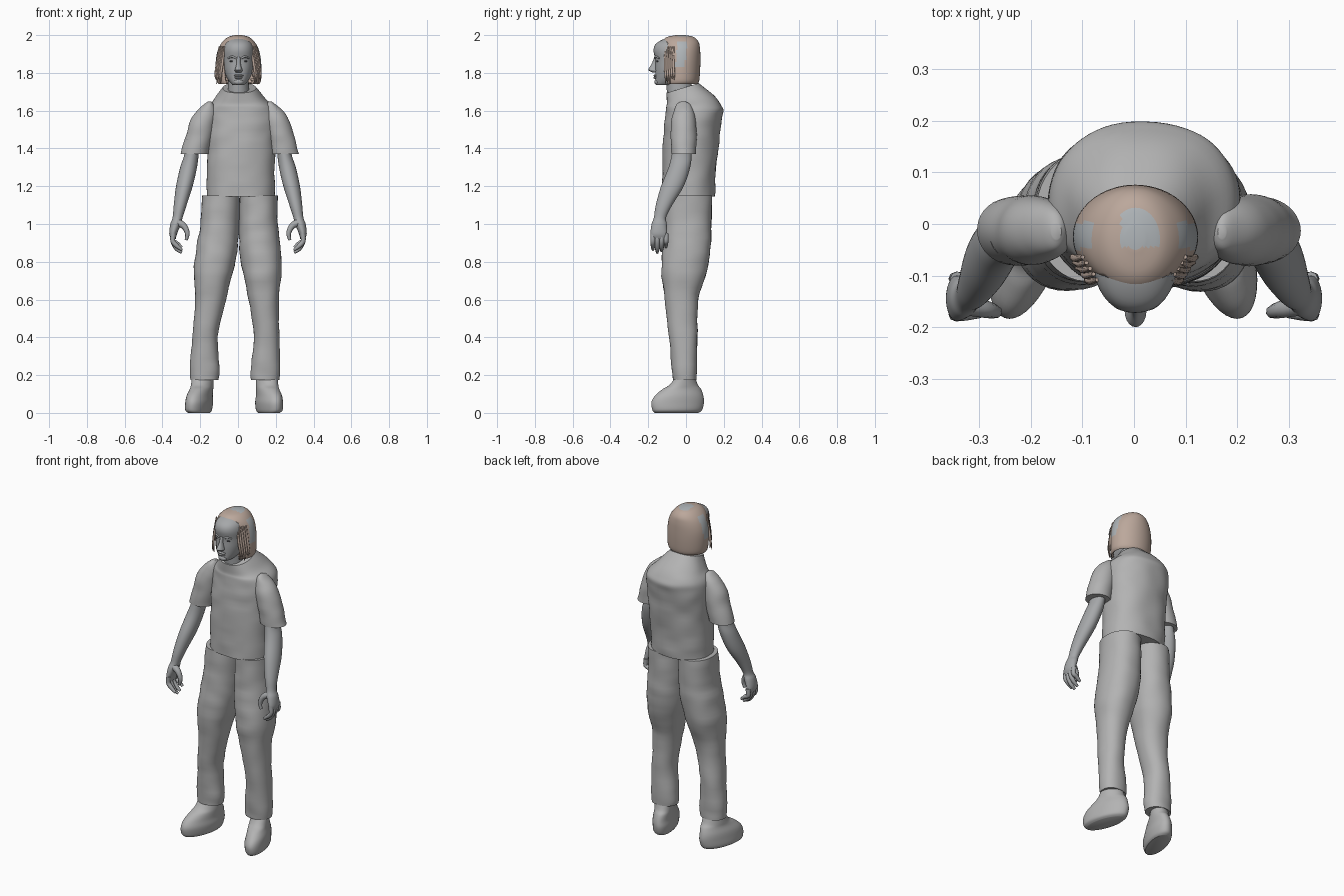
import bpy, bmesh, math, random
from mathutils import Vector, noise

random.seed(4)
if "Cube" in bpy.data.objects:
    bpy.data.objects.remove(bpy.data.objects["Cube"])


def material(name, r, g, b):
    m = bpy.data.materials.new(name)
    m.use_nodes = True
    m.diffuse_color = (r, g, b, 1)
    m.node_tree.nodes["Principled BSDF"].inputs["Base Color"].default_value = (r, g, b, 1)
    return m


CLOTH = material("cloth grey", .45, .45, .45)
SKIN = material("skin grey", .38, .39, .4)
PATCH = material("pale patch grey", .43, .46, .48)
HAIR = material("hair brown", .5, .39, .33)
DARK = material("eye dark grey", .1, .1, .11)


def smooth(obj, angle=40):
    bpy.ops.object.select_all(action='DESELECT')
    obj.select_set(True)
    bpy.context.view_layer.objects.active = obj
    bpy.ops.object.shade_smooth_by_angle(angle=math.radians(angle))


def spline(a, b, c, d, t):
    return b + .5 * t * (c - a + t * (2 * a - 5 * b + 4 * c - d + t * (3 * (b - c) + d - a)))


def resample(rows, steps):
    """Smoothly interpolate rows of numbers."""
    out = []
    for i in range(len(rows) - 1):
        four = [rows[max(0, min(len(rows) - 1, i + k))] for k in (-1, 0, 1, 2)]
        for s in range(steps):
            out.append([spline(*v, s / steps) for v in zip(*four)])
    return out + [list(rows[-1])]


def loft(name, mat, rows, side=1, shift=(0, 0), toe=0, wrinkle=0, power=2, tilt=0, steps=5, seg=40, trim=None):
    """Skin over level rings, each row being z, x low, x high, y low, y high."""
    bm = bmesh.new()
    rings = []
    rows = resample(rows, steps)
    for n, (z, x0, x1, y0, y1) in enumerate(rows):
        ring = []
        lean = tilt * max(0, n / (len(rows) - 1) - .7) / .3
        for k in range(seg):
            a = math.tau * k / seg
            c, s = math.cos(a), math.sin(a)
            u = math.copysign(abs(c) ** (2 / power), c)
            w = math.copysign(abs(s) ** (2 / power), s)
            dy = w * (y1 - y0) / 2
            x = (x0 + x1) / 2 + u * (x1 - x0) / 2 - toe * dy
            v = Vector((side * x + shift[0] + shift[1] * z, (y0 + y1) / 2 + dy, z + lean * dy))
            bump = wrinkle * noise.noise(Vector((v.x * 9, v.y * 9, v.z * 16)))
            ring.append(bm.verts.new(v + Vector((c * side, s, 0)) * bump))
        rings.append(ring)
    for lo, hi in zip(rings, rings[1:]):
        for k in range(seg):
            j = (k + 1) % seg
            bm.faces.new((lo[k], lo[j], hi[j], hi[k]))
    bm.faces.new(rings[0])
    bm.faces.new(rings[-1])
    bmesh.ops.recalc_face_normals(bm, faces=bm.faces)
    if trim:
        gone = [f for f in bm.faces if trim(f.calc_center_median())]
        bmesh.ops.delete(bm, geom=gone, context='FACES')
    me = bpy.data.meshes.new(name)
    bm.to_mesh(me)
    bm.free()
    me.materials.append(mat)
    obj = bpy.data.objects.new(name, me)
    bpy.context.collection.objects.link(obj)
    smooth(obj)
    return obj


def tube(name, mat, points, radii):
    """Tapered rounded strand through a few points."""
    cu = bpy.data.curves.new(name, 'CURVE')
    cu.dimensions = '3D'
    cu.bevel_depth = 1
    cu.bevel_resolution = 2
    cu.use_fill_caps = True
    sp = cu.splines.new('POLY')
    rows = resample([tuple(p) + (r,) for p, r in zip(points, radii)], 4)
    sp.points.add(len(rows) - 1)
    for pt, (x, y, z, r) in zip(sp.points, rows):
        pt.co = (x, y, z, 1)
        pt.radius = r
    cu.materials.append(mat)
    obj = bpy.data.objects.new(name, cu)
    bpy.context.collection.objects.link(obj)
    bpy.ops.object.select_all(action='DESELECT')
    obj.select_set(True)
    bpy.context.view_layer.objects.active = obj
    bpy.ops.object.convert(target='MESH')
    smooth(bpy.context.object, 60)


def ball(name, mat, loc, size):
    bpy.ops.mesh.primitive_uv_sphere_add(segments=20, ring_count=12, radius=1, location=loc)
    obj = bpy.context.object
    obj.name, obj.scale = name, size
    obj.data.materials.append(mat)
    smooth(obj, 60)


# Shirt body, with a collar that dips at the front
loft("shirt", CLOTH, [
    (1.145, -.165, .195, -.125, .15), (1.3, -.165, .195, -.125, .16), (1.45, -.165, .2, -.12, .175),
    (1.56, -.165, .205, -.11, .19), (1.615, -.155, .195, -.105, .193), (1.66, -.125, .15, -.1, .15),
    (1.72, -.08, .095, -.105, .07)], wrinkle=.006, power=2.3, tilt=.3, seg=64)

for side, word in ((1, "left"), (-1, "right")):
    # Trouser leg
    lean = (-.022, .028)
    loft(word + "_trouser_leg", CLOTH, [
        (.175, .088, .235, -.07, .055), (.23, .082, .24, -.075, .058), (.4, .095, .23, -.09, .06),
        (.6, .06, .222, -.112, .065), (.75, .025, .232, -.13, .11), (.88, .003, .222, -.122, .13),
        (1.0, 0, .205, -.115, .135), (1.15, 0, .2, -.11, .138)], side, lean, wrinkle=.005, power=2.2)
    # Shoe, with the toe turned out
    loft(word + "_shoe", CLOTH, [
        (.0, .135, .235, -.165, .065), (.015, .125, .25, -.178, .085), (.055, .12, .25, -.183, .095),
        (.09, .122, .245, -.165, .092), (.125, .118, .232, -.125, .08), (.15, .115, .228, -.085, .062),
        (.2, .115, .225, -.05, .045)], side, lean, toe=.25)
    # Short sleeve
    loft(word + "_sleeve", CLOTH, [
        (1.37, .165, .313, -.078, .052), (1.46, .145, .288, -.08, .055), (1.55, .125, .262, -.076, .05),
        (1.6, .125, .228, -.065, .04), (1.635, .14, .188, -.05, .022), (1.648, .15, .17, -.03, .0)],
        side, (.01, 0), wrinkle=.005)
    # Forearm and palm
    loft(word + "_forearm", SKIN, [
        (.92, .33, .355, -.18, -.105), (.95, .322, .364, -.188, -.1), (1.0, .302, .358, -.182, -.102),
        (1.035, .293, .346, -.17, -.105), (1.1, .272, .34, -.16, -.073), (1.2, .24, .328, -.132, -.012),
        (1.3, .217, .306, -.092, .022), (1.37, .208, .284, -.075, .03), (1.45, .2, .28, -.065, .03)], side)
    # Fingers curled inward, and thumb
    for i, drop in enumerate((.015, 0, .008, .028)):
        y = -.175 + .023 * i
        path = [(.342, y, .95), (.345, y, .91), (.325, y, .87 + drop), (.297, y, .848 + drop)]
        tube(word + "_finger", SKIN, [(side * a, b, c) for a, b, c in path], (.014, .013, .012, .007))
    path = [(.325, -.155, 1.01), (.287, -.165, .99), (.268, -.17, .95), (.275, -.17, .915)]
    tube(word + "_thumb", SKIN, [(side * a, b, c) for a, b, c in path], (.022, .017, .013, .008))

# Neck and head
loft("neck", SKIN, [(1.62, -.06, .07, -.09, .03), (1.69, -.055, .06, -.1, .03), (1.8, -.05, .055, -.11, .03)])
loft("head", SKIN, [
    (1.735, -.02, .025, -.15, -.09), (1.742, -.035, .04, -.162, -.04), (1.775, -.06, .065, -.162, .02),
    (1.82, -.075, .08, -.163, .05), (1.87, -.08, .085, -.163, .055), (1.92, -.08, .085, -.172, .055),
    (1.955, -.07, .075, -.158, .045), (1.98, -.045, .05, -.115, .02), (1.988, -.015, .02, -.07, -.02)], power=2.2)
loft("nose", SKIN, [
    (1.803, -.012, .018, -.18, -.14), (1.813, -.018, .024, -.197, -.14), (1.822, -.015, .021, -.198, -.14),
    (1.85, -.008, .014, -.181, -.14), (1.885, -.008, .014, -.168, -.14)], seg=20)
ball("upper_lip", SKIN, (.003, -.162, 1.786), (.026, .011, .006))
ball("lower_lip", SKIN, (.003, -.161, 1.775), (.022, .012, .007))
ball("chin", SKIN, (.003, -.152, 1.752), (.026, .016, .016))
for side in (1, -1):
    x = .003 + side * .033
    ball("eye", DARK, (x, -.148, 1.862), (.014, .009, .006))
    tube("brow", SKIN, [(x - side * .02, -.162, 1.877), (x, -.159, 1.886), (x + side * .022, -.142, 1.878)],
         (.005, .006, .004))


# Bowl of hair, open over the face and below
def open_face(c):
    edge = -.1 + .012 * noise.noise(c * 60)
    return c.z < 1.741 or (c.y < edge and c.z < 1.966 + .008 * noise.noise(c * 70))


hair = loft("hair", HAIR, [
    (1.738, -.1, .11, -.12, .06), (1.76, -.112, .122, -.122, .07), (1.82, -.118, .124, -.125, .075),
    (1.88, -.116, .12, -.125, .076), (1.93, -.103, .108, -.128, .074), (1.965, -.082, .087, -.128, .066),
    (1.99, -.052, .058, -.1, .04), (2.0, -.015, .02, -.05, -.005)], seg=72, trim=open_face)
hair.data.materials.append(PATCH)
for f in hair.data.polygons:
    c = f.center
    temple = abs(c.x) > .07 and 1.83 < c.z < 1.965 and -.05 < c.y - .1 * (c.z - 1.9) < .0
    crown = c.z > 1.993 and c.y > -.045 and c.x > -.025
    f.material_index = int(temple or crown)
shell = hair.modifiers.new("thickness", 'SOLIDIFY')
shell.thickness = .012
shell.offset = -1

# Loose strands beside the face
for side in (1, -1):
    for i in range(5):
        x, y = .083 + .007 * i, -.108 + .011 * i
        low = 1.74 + random.uniform(-.005, .03)
        tube("hair_strand", HAIR, [(side * (x - .012), y, 1.94), (side * x, y - .003, 1.85),
             (side * (x + .008), y, 1.79), (side * (x + .018 * random.random()), y, low)], (.004, .007, .006, .002))
